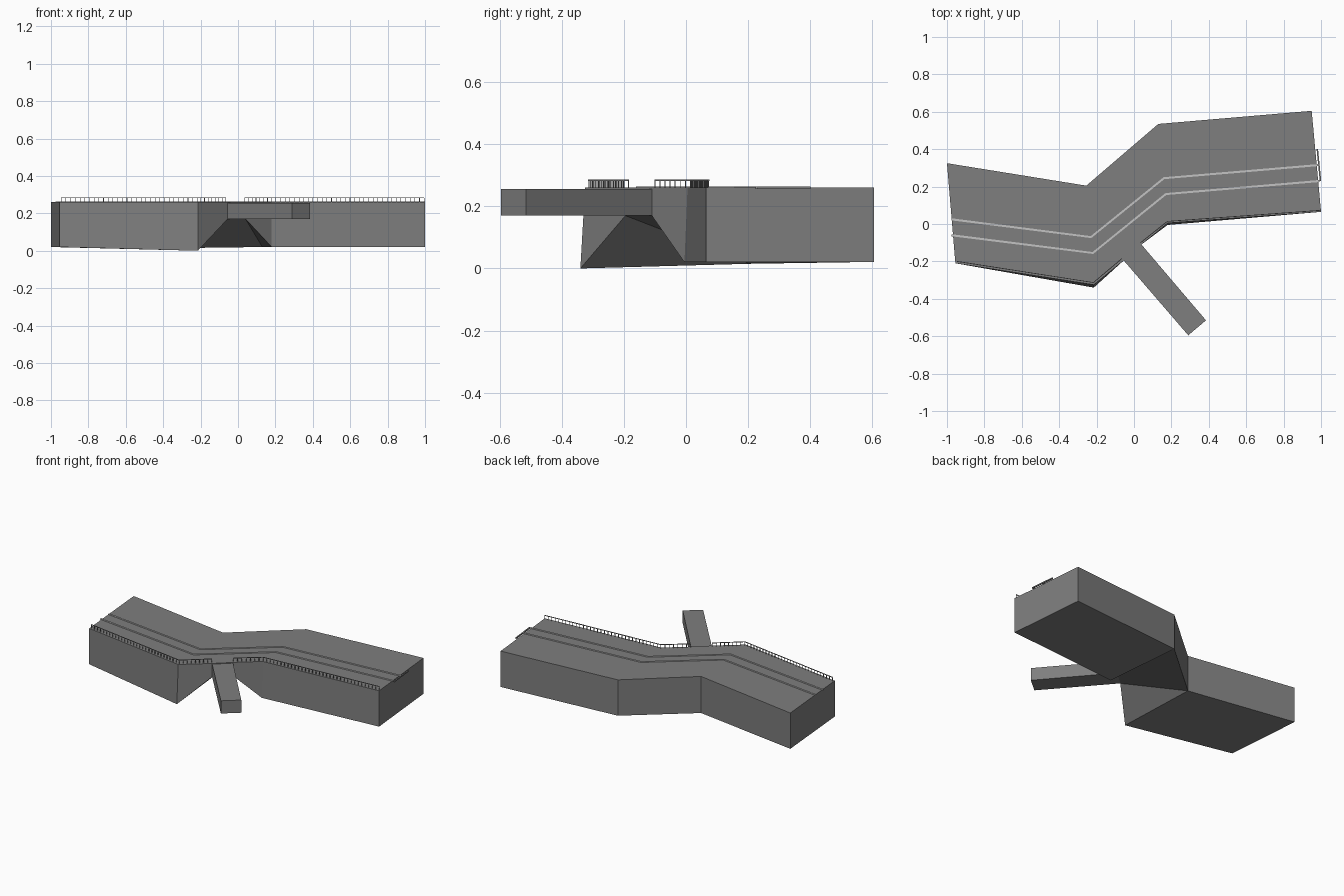
import bpy
import bmesh
from mathutils import Vector

old = bpy.data.objects.get("Cube")
if old:
    bpy.data.objects.remove(old, do_unlink=True)


def material(name, value):
    m = bpy.data.materials.new(name)
    m.use_nodes = True
    colour = (value, value, value, 1)
    m.diffuse_color = colour
    m.node_tree.nodes["Principled BSDF"].inputs["Base Color"].default_value = colour
    return m


STONE = material("stone grey", 0.21)
LIGHT = material("light grey", 0.55)
METAL = material("metal grey", 0.25)


def finish(name, bm, mat):
    bmesh.ops.recalc_face_normals(bm, faces=bm.faces)
    mesh = bpy.data.meshes.new(name)
    bm.to_mesh(mesh)
    bm.free()
    mesh.materials.append(mat)
    obj = bpy.data.objects.new(name, mesh)
    bpy.context.collection.objects.link(obj)
    return obj


def add_prism(bm, outline, low, high):
    """Upright solid from a flat outline."""
    a = [bm.verts.new((x, y, low)) for x, y in outline]
    b = [bm.verts.new((x, y, high)) for x, y in outline]
    bm.faces.new(a[::-1])
    bm.faces.new(b)
    for i in range(len(a)):
        j = (i + 1) % len(a)
        bm.faces.new((a[i], a[j], b[j], b[i]))


def add_strip(bm, path, width, low, high):
    """Mitred band following a flat path."""
    pts = [Vector(p) for p in path]
    left, right = [], []
    for i, p in enumerate(pts):
        d0 = (p - pts[max(i - 1, 0)]).normalized()
        d1 = (pts[min(i + 1, len(pts) - 1)] - p).normalized()
        d = (d0 + d1).normalized()
        n = Vector((-d.y, d.x)) * width / 2
        left.append(p + n)
        right.append(p - n)
    add_prism(bm, right + left[::-1], low, high)


DECK = 0.26

# Embankment with a raised soffit under the jetty root
outline = [(-.955, -.21), (-.215, -.325), (-.055, -.195), (.04, -.11), (.18, .005),
           (1, .065), (.95, .605), (.13, .535), (-.255, .205), (-1, .325)]
base = [.02, 0, .17, .17, .02, .02, .02, .02, .015, .02]
bm = bmesh.new()
top = [bm.verts.new((x, y, DECK)) for x, y in outline]
low = [bm.verts.new((x, y, z)) for (x, y), z in zip(outline, base)]
low[1].co.y -= .015
low[4].co.y -= .01
bm.faces.new(top)
for i in range(len(top)):
    j = (i + 1) % len(top)
    bm.faces.new((low[i], low[j], top[j], top[i]))
for ids in ((0, 1, 8, 9), (1, 2, 8), (2, 3, 7, 8), (3, 4, 7), (4, 5, 6, 7)):
    bm.faces.new([low[i] for i in reversed(ids)])
finish("embankment", bm, STONE)

# Jetty
bm = bmesh.new()
add_prism(bm, [(-.055, -.195), (.29, -.595), (.385, -.515), (.04, -.11)], .17, .255)
finish("jetty", bm, STONE)

# Pair of track lines
tracks = {
    "back_track": [(-.975, .025), (-.23, -.07), (.16, .245), (.985, .315)],
    "front_track": [(-.975, -.06), (-.22, -.155), (.17, .16), (.992, .23)],
}
for name, path in tracks.items():
    bm = bmesh.new()
    add_strip(bm, path, .011, DECK - .002, DECK + .004)
    finish(name, bm, LIGHT)

# End stop plate
bm = bmesh.new()
add_strip(bm, [(.98, .4), (.997, .23)], .008, DECK - .004, DECK + .004)
finish("end_plate", bm, STONE)

# Railings on either side of the jetty
railings = {
    "right_railing": [(-.945, -.2), (-.217, -.313), (-.065, -.185)],
    "left_railing": [(.035, -.1), (.178, .014), (.995, .073)],
}
for name, path in railings.items():
    bm = bmesh.new()
    add_strip(bm, path, .004, .282, .286)
    for start, end in zip(path, path[1:]):
        a, b = Vector(start), Vector(end)
        count = max(2, round((b - a).length / .025))
        for k in range(count + 1):
            p = a.lerp(b, k / count)
            r = .0015
            add_prism(bm, [(p.x - r, p.y - r), (p.x + r, p.y - r),
                           (p.x + r, p.y + r), (p.x - r, p.y + r)], DECK - .002, .283)
    finish(name, bm, METAL)
